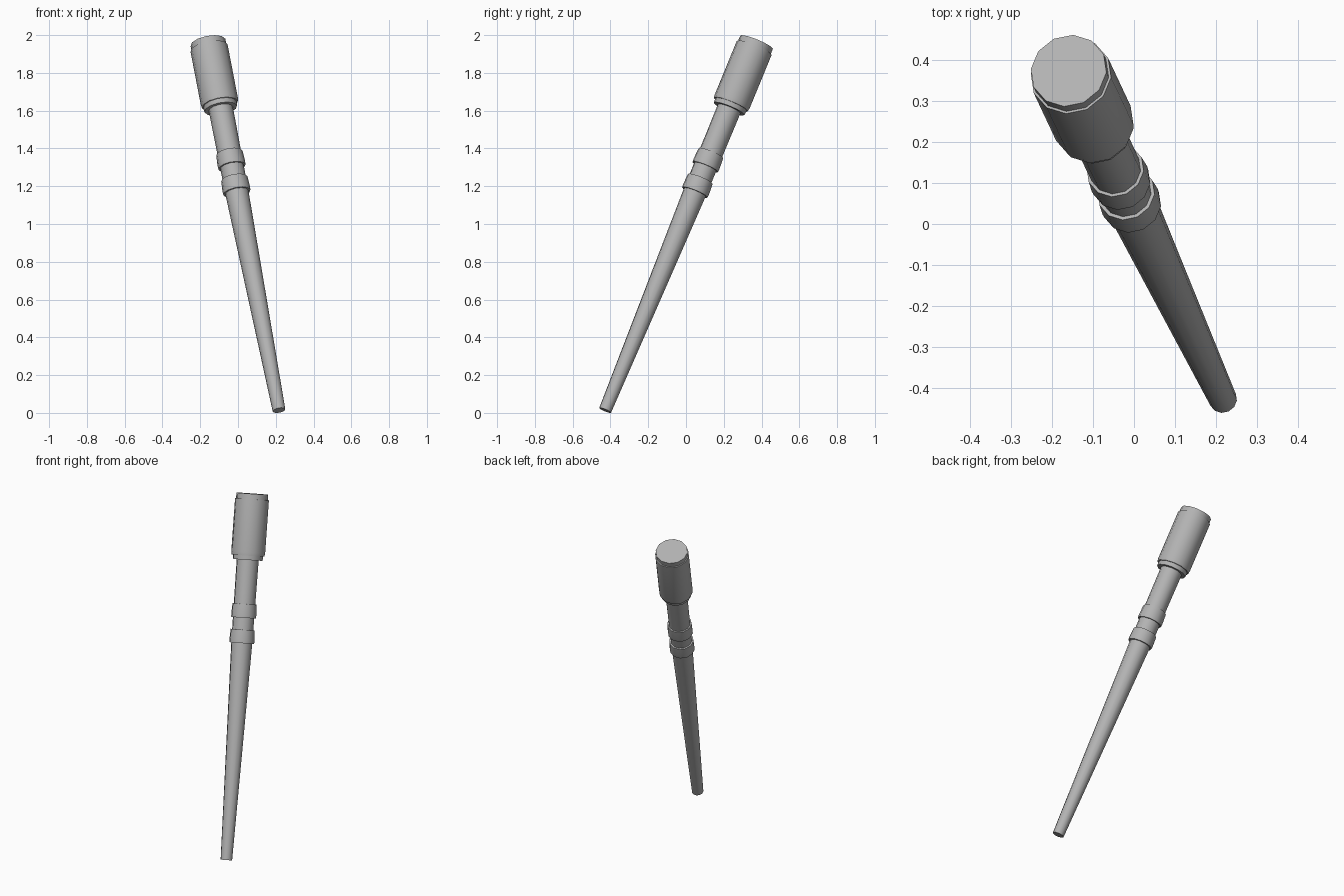
import bpy, bmesh, math
from mathutils import Vector

if "Cube" in bpy.data.objects:
    bpy.data.objects.remove(bpy.data.objects["Cube"])

# Leaning axis of the torch-like handle
BASE = Vector((0.217, -0.428, 0.0137))
TIP = Vector((-0.159, 0.373, 1.961))
AXIS = (TIP - BASE).normalized()
LENGTH = (TIP - BASE).length
SIDE = Vector((0, 0, 1)).cross(AXIS).normalized()
LEAN = AXIS.cross(SIDE).normalized()
SIDES = 12

# Darker grey finish
grey = bpy.data.materials.new("dark_grey")
grey.diffuse_color = (0.45, 0.45, 0.45, 1)
grey.use_nodes = True
grey.node_tree.nodes["Principled BSDF"].inputs["Base Color"].default_value = grey.diffuse_color


def lathe(name, profile):
    """Closed 12-sided turning; profile = (distance along axis, radius)."""
    bm = bmesh.new()
    rings = []
    for t, r in profile:
        ring = []
        for i in range(SIDES):
            a = 2 * math.pi * i / SIDES
            ring.append(bm.verts.new(BASE + AXIS * t + (SIDE * math.cos(a) + LEAN * math.sin(a)) * r))
        rings.append(ring)
    for lo, hi in zip(rings, rings[1:]):
        for i in range(SIDES):
            j = (i + 1) % SIDES
            bm.faces.new((lo[i], lo[j], hi[j], hi[i]))
    bm.faces.new(rings[0])
    bm.faces.new(rings[-1])
    bmesh.ops.recalc_face_normals(bm, faces=bm.faces[:])
    mesh = bpy.data.meshes.new(name)
    bm.to_mesh(mesh)
    bm.free()
    mesh.materials.append(grey)
    ob = bpy.data.objects.new(name, mesh)
    bpy.context.collection.objects.link(ob)
    bpy.ops.object.select_all(action='DESELECT')
    ob.select_set(True)
    bpy.context.view_layer.objects.active = ob
    bpy.ops.object.shade_smooth_by_angle(angle=math.radians(40))
    return ob


# Tapered shaft running up into the head
lathe("shaft", [(0, 0.034), (1.27, 0.062), (1.78, 0.065)])

# Two collars
for name, lo, hi in (("lower_collar", 1.267, 1.345), ("upper_collar", 1.415, 1.495)):
    lathe(name, [(lo, 0.073), (lo + 0.02, 0.074), (hi, 0.071)])

# Head: stepped bottom rim, barrel and slightly narrower top cap
lathe("head", [(1.753, 0.088), (1.778, 0.090), (1.778, 0.097), (1.797, 0.100),
               (LENGTH - 0.032, 0.100), (LENGTH - 0.032, 0.094), (LENGTH, 0.094)])
